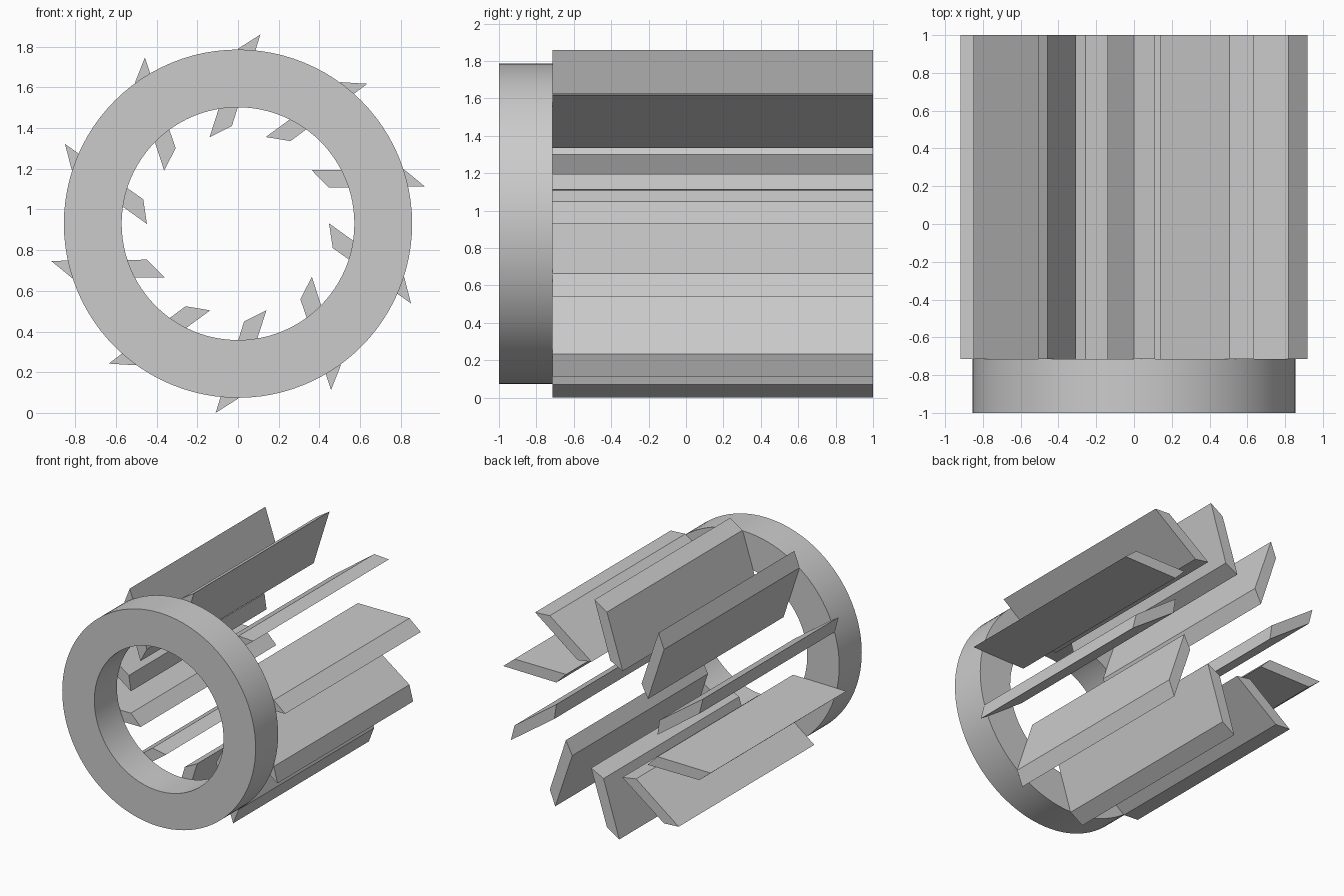
import bpy
import bmesh
from math import cos, sin, tau

CENTRE_Z = 0.93
FIN_COUNT = 10
RING_SEGMENTS = 96
FRONT, RING_BACK, BACK = -1.0, -0.715, 1.0

if "Cube" in bpy.data.objects:
    bpy.data.objects.remove(bpy.data.objects["Cube"], do_unlink=True)

grey = bpy.data.materials.new("plain_grey")
grey.use_nodes = True
colour = (0.6, 0.6, 0.6, 1.0)
grey.diffuse_color = colour
grey.node_tree.nodes["Principled BSDF"].inputs["Base Color"].default_value = colour


def add_object(name, bm):
    bmesh.ops.recalc_face_normals(bm, faces=bm.faces)
    mesh = bpy.data.meshes.new(name)
    bm.to_mesh(mesh)
    bm.free()
    mesh.materials.append(grey)
    obj = bpy.data.objects.new(name, mesh)
    bpy.context.collection.objects.link(obj)
    obj.location.z = CENTRE_Z
    return obj


def make_ring(outer, inner):
    """Rectangular profile swept around the y axis."""
    bm = bmesh.new()
    profile = [(outer, FRONT), (outer, RING_BACK), (inner, RING_BACK), (inner, FRONT)]
    loops = []
    for i in range(RING_SEGMENTS):
        a = tau * i / RING_SEGMENTS
        loops.append([bm.verts.new((r * cos(a), y, r * sin(a))) for r, y in profile])
    for i, here in enumerate(loops):
        after = loops[(i + 1) % RING_SEGMENTS]
        for j in range(4):
            k = (j + 1) % 4
            bm.faces.new((here[j], here[k], after[k], after[j]))
    return add_object("front_ring", bm)


def make_fin(name, section, angle):
    """Slanted cross-section turned about the axis and extruded backwards."""
    bm = bmesh.new()
    c, s = cos(angle), sin(angle)
    base = bm.faces.new([bm.verts.new((x * c - z * s, RING_BACK, x * s + z * c))
                         for x, z in section])
    result = bmesh.ops.extrude_face_region(bm, geom=[base], use_keep_orig=True)
    moved = [v for v in result["geom"] if isinstance(v, bmesh.types.BMVert)]
    bmesh.ops.translate(bm, verts=moved, vec=(0, BACK - RING_BACK, 0))
    return add_object(name, bm)


# Smooth ring at the front
ring = make_ring(0.856, 0.572)
bpy.ops.object.select_all(action="DESELECT")
ring.select_set(True)
bpy.context.view_layer.objects.active = ring
bpy.ops.object.shade_smooth_by_angle()

# Slanted flat fins standing behind the ring
fin_section = [(-0.14, 0.425), (-0.03, 0.48), (0.11, 0.93), (0.0, 0.86)]
for n in range(FIN_COUNT):
    make_fin(f"fin_{n + 1}", fin_section, -tau * n / FIN_COUNT)
